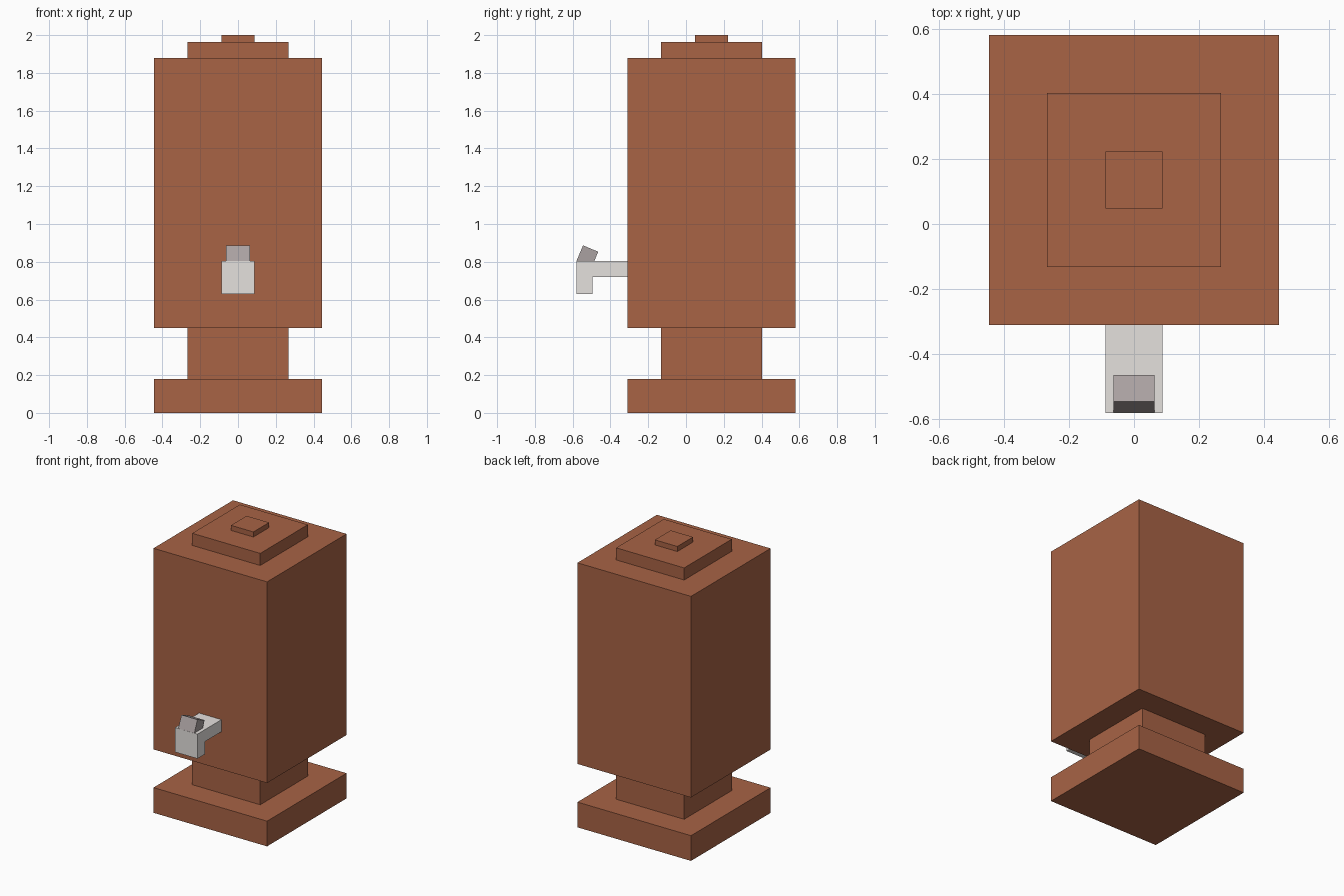
import bpy, bmesh, math
from mathutils import Matrix, Vector

cube = bpy.data.objects.get("Cube")
if cube:
    bpy.data.objects.remove(cube, do_unlink=True)


def material(name, rgb):
    """Flat material from 0-255 sRGB values."""
    lin = [((c / 255 + 0.055) / 1.055) ** 2.4 for c in rgb]
    m = bpy.data.materials.new(name)
    m.use_nodes = True
    m.diffuse_color = (*lin, 1)
    bsdf = m.node_tree.nodes["Principled BSDF"]
    bsdf.inputs["Base Color"].default_value = (*lin, 1)
    bsdf.inputs["Roughness"].default_value = 0.8
    return m


def add_object(name, bm, mat):
    bmesh.ops.recalc_face_normals(bm, faces=bm.faces)
    mesh = bpy.data.meshes.new(name)
    bm.to_mesh(mesh)
    bm.free()
    mesh.materials.append(mat)
    obj = bpy.data.objects.new(name, mesh)
    bpy.context.collection.objects.link(obj)
    return obj


def side_prism(name, profile, half_width, mat):
    """Extrude a (y, z) side profile across x, centred on x = 0."""
    bm = bmesh.new()
    face = bm.faces.new([bm.verts.new((-half_width, y, z)) for y, z in profile])
    ext = bmesh.ops.extrude_face_region(bm, geom=[face])
    moved = [v for v in ext["geom"] if isinstance(v, bmesh.types.BMVert)]
    bmesh.ops.translate(bm, verts=moved, vec=(2 * half_width, 0, 0))
    return add_object(name, bm, mat)


def square_block(name, half, z0, z1, mat):
    """Square block centred on the barrel axis."""
    bm = bmesh.new()
    bmesh.ops.create_cube(bm, size=1, matrix=Matrix.Translation((0, AXIS_Y, (z0 + z1) / 2))
                          @ Matrix.Diagonal((2 * half, 2 * half, z1 - z0, 1)))
    return add_object(name, bm, mat)


AXIS_Y = 0.135
brown = material("terracotta brown", (168, 99, 69))
pale = material("pale grey", (229, 225, 222))
grey = material("warm grey", (170, 161, 161))

# Stacked square body, from the foot up to the lid knob
for name, half, z0, z1 in (
    ("foot", 0.446, 0.0, 0.179),
    ("neck", 0.267, 0.179, 0.45),
    ("tank", 0.446, 0.45, 1.878),
    ("lid", 0.267, 1.878, 1.964),
    ("lid_knob", 0.088, 1.964, 2.0),
):
    square_block(name, half, z0, z1, brown)

# L-shaped tap spout on the front of the tank
side_prism("tap_spout", [(-0.311, 0.804), (-0.581, 0.804), (-0.581, 0.63),
                         (-0.495, 0.63), (-0.495, 0.719), (-0.311, 0.719)], 0.088, pale)

# Tilted tap lever, its lower back edge sunk into the spout
tilt = math.radians(23)
up = Vector((math.sin(tilt), math.cos(tilt))) * 0.09
back = Vector((math.cos(tilt), -math.sin(tilt))) * 0.087
corner = Vector((-0.580, 0.804))
side_prism("tap_lever", [corner, corner + up, corner + up + back, corner + back], 0.063, grey)
